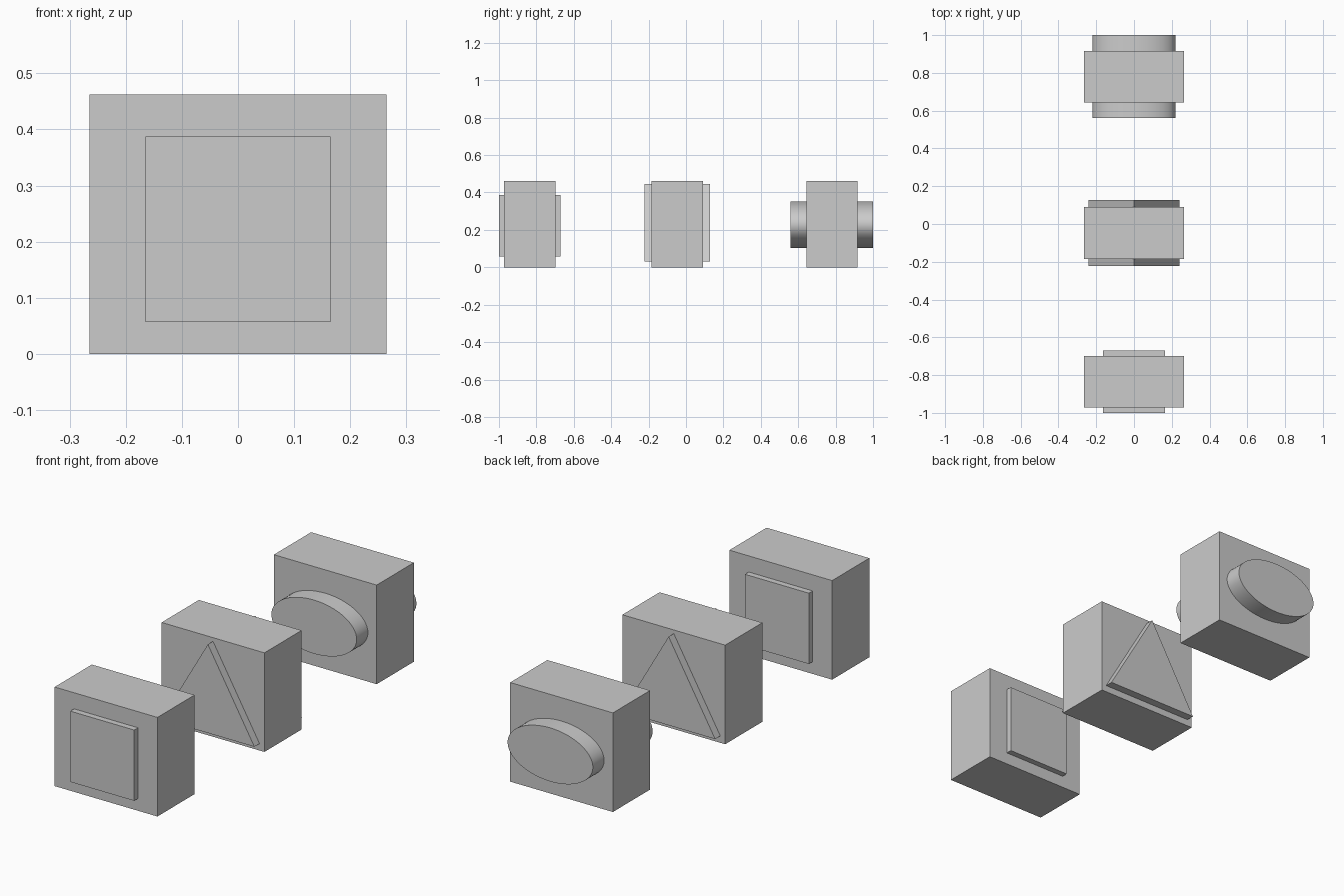
import bpy, bmesh, math

if "Cube" in bpy.data.objects:
    bpy.data.objects.remove(bpy.data.objects["Cube"])

BLOCK_HALF_DEPTH = 0.137


def prism(name, profile, y_mid, half_depth, smooth=False):
    """Extrude an (x, z) profile along y."""
    bm = bmesh.new()
    face = bm.faces.new([bm.verts.new((x, y_mid - half_depth, z)) for x, z in profile])
    ext = bmesh.ops.extrude_face_region(bm, geom=[face], use_keep_orig=True)
    verts = [v for v in ext["geom"] if isinstance(v, bmesh.types.BMVert)]
    bmesh.ops.translate(bm, verts=verts, vec=(0, 2 * half_depth, 0))
    bmesh.ops.recalc_face_normals(bm, faces=bm.faces)
    mesh = bpy.data.meshes.new(name)
    bm.to_mesh(mesh)
    bm.free()
    obj = bpy.data.objects.new(name, mesh)
    bpy.context.collection.objects.link(obj)
    if smooth:
        bpy.ops.object.select_all(action='DESELECT')
        obj.select_set(True)
        bpy.context.view_layer.objects.active = obj
        bpy.ops.object.shade_smooth_by_angle(angle=math.radians(30))
    return obj


def rect(half_w, z0, z1):
    return [(-half_w, z0), (half_w, z0), (half_w, z1), (-half_w, z1)]


def ellipse(rx, rz, zc, n=64):
    return [(rx * math.cos(2 * math.pi * i / n), zc + rz * math.sin(2 * math.pi * i / n))
            for i in range(n)]


# Each block has a shaped peg passing through it and showing on both sides
pegs = [
    ("square", rect(0.165, 0.057, 0.387), -0.835, 0.165, False),
    ("triangle", [(-0.24, 0.032), (0.24, 0.032), (0, 0.445)], -0.047, 0.175, False),
    ("oval", ellipse(0.22, 0.125, 0.228), 0.78, 0.22, True),
]
for shape, profile, y, half_depth, smooth in pegs:
    prism(shape + "_block", rect(0.265, 0, 0.462), y, BLOCK_HALF_DEPTH)
    prism(shape + "_peg", profile, y, half_depth, smooth)
